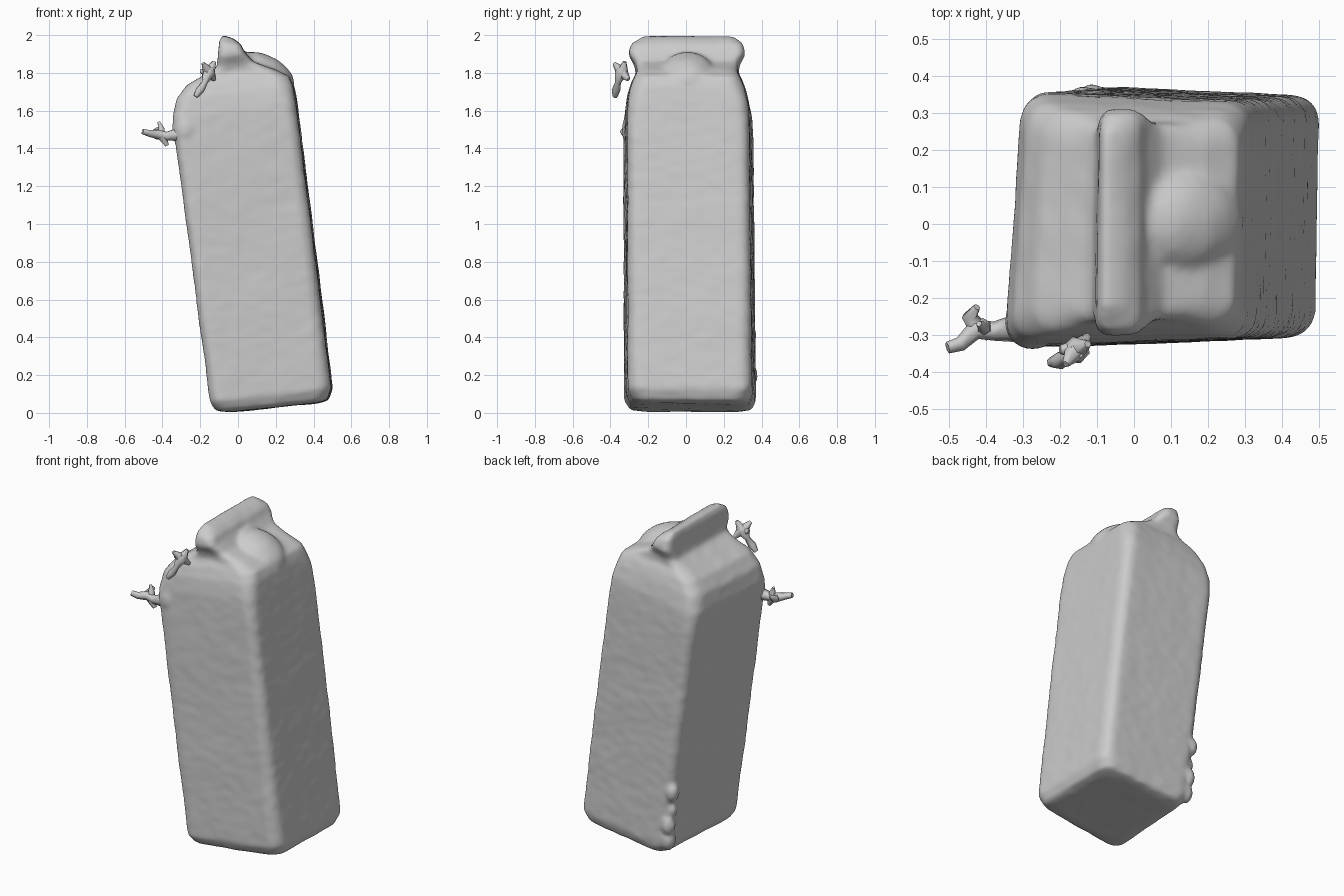
import bpy, bmesh
from math import cos, sin, pi
from mathutils import Vector, noise

# Carton sections from the base up: left x,z / right x,z / front y, back y / corner radius
SECTIONS = [
    (-0.06, 0.004, 0.43, 0.052, -0.24, 0.29, 0.09),
    (-0.12, 0.010, 0.48, 0.068, -0.29, 0.34, 0.08),
    (-0.148, 0.06, 0.503, 0.13, -0.318, 0.36, 0.07),
    (-0.24, 0.76, 0.417, 0.84, -0.32, 0.353, 0.06),
    (-0.33, 1.43, 0.330, 1.53, -0.322, 0.346, 0.06),
    (-0.347, 1.56, 0.315, 1.65, -0.318, 0.338, 0.07),
    (-0.328, 1.66, 0.300, 1.73, -0.305, 0.318, 0.08),
    (-0.275, 1.735, 0.280, 1.78, -0.285, 0.298, 0.08),
    (-0.19, 1.785, 0.20, 1.82, -0.262, 0.275, 0.07),
    (-0.115, 1.825, 0.085, 1.86, -0.27, 0.278, 0.05),
    (-0.105, 1.89, 0.036, 1.91, -0.307, 0.315, 0.045),
    (-0.10, 1.96, 0.017, 1.95, -0.288, 0.30, 0.04),
    (-0.085, 2.0, -0.022, 1.98, -0.22, 0.25, 0.02),
]


def section_points(xl, zl, xr, zr, y0, y1, r, steps=6):
    """Rounded rectangle, slightly twisted and tilted from left to right."""
    pts = []
    wide = min(1, (xr - xl) / 0.6)
    for k, (cx, cy) in enumerate([(xr - r, y1 - r), (xl + r, y1 - r),
                                  (xl + r, y0 + r), (xr - r, y0 + r)]):
        for i in range(steps + 1):
            a = (k + i / steps) * pi / 2
            x, y = cx + r * cos(a), cy + r * sin(a)
            t = (x - xl) / (xr - xl)
            y *= 1 - 0.04 * (2 * t - 1) * wide
            z = zl + (zr - zl) * t
            x += 0.07 * (y + 0.25) * (1 - t) * wide + 0.02 * (y - 0.3) * t * wide
            pts.append((x, y, z))
    return pts


def add_blob(bm, centre, size, tilt=0.0):
    """Ellipsoid lump, tilted about y."""
    new = bmesh.ops.create_uvsphere(bm, u_segments=20, v_segments=12, radius=1)["verts"]
    for v in new:
        x, y, z = v.co.x * size[0], v.co.y * size[1], v.co.z * size[2]
        v.co = Vector((x * cos(tilt) + z * sin(tilt), y, -x * sin(tilt) + z * cos(tilt))) + Vector(centre)


# Carton body with folded gable top
bm = bmesh.new()
rings = [[bm.verts.new(p) for p in section_points(*s)] for s in SECTIONS]
for a, b in zip(rings, rings[1:]):
    n = len(a)
    for i in range(n):
        bm.faces.new((a[i], a[(i + 1) % n], b[(i + 1) % n], b[i]))
bm.faces.new(rings[0][::-1])
bm.faces.new(rings[-1])

# Cap bulge on the right slope
add_blob(bm, (0.145, 0.01, 1.80), (0.165, 0.14, 0.092), 0.5)
# Swelling where the sprig grows from the front left edge
add_blob(bm, (-0.275, -0.262, 1.50), (0.075, 0.08, 0.11))
# Crumpled lumps low on the back left edge
for x, y, z, s in [(-0.105, 0.328, 0.10, 0.045), (-0.115, 0.34, 0.20, 0.042),
                   (-0.13, 0.326, 0.29, 0.03), (-0.14, 0.335, 0.41, 0.04)]:
    add_blob(bm, (x, y, z), (s, s, s * 1.5))
mesh = bpy.data.meshes.new("carton_body")
bm.to_mesh(mesh)
bm.free()
body = bpy.data.objects.new("carton_body", mesh)
bpy.context.collection.objects.link(body)
rem = body.modifiers.new("fuse", 'REMESH')
rem.mode, rem.voxel_size = 'VOXEL', 0.014
smo = body.modifiers.new("soften", 'SMOOTH')
smo.factor, smo.iterations = 0.5, 7
bpy.context.view_layer.objects.active = body
body.select_set(True)
for m in ("fuse", "soften"):
    bpy.ops.object.modifier_apply(modifier=m)

# Slight surface unevenness
offsets = [v.normal * (0.0018 * noise.noise(Vector((v.co.x * 14, v.co.y * 14, v.co.z * 20)))
                       + 0.003 * noise.noise(v.co * 5)) for v in body.data.vertices]
for v, o in zip(body.data.vertices, offsets):
    v.co += o
bpy.ops.object.shade_smooth()


# Ragged sprigs made of tapered tubes
def sprig(name, paths):
    cu = bpy.data.curves.new(name, 'CURVE')
    cu.dimensions, cu.bevel_depth, cu.bevel_resolution = '3D', 1.0, 1
    cu.use_fill_caps = True
    for path in paths:
        sp = cu.splines.new('POLY')
        sp.points.add(len(path) - 1)
        for p, (x, y, z, r) in zip(sp.points, path):
            p.co, p.radius = (x, y, z, 1), r
    ob = bpy.data.objects.new(name, cu)
    bpy.context.collection.objects.link(ob)
    return ob


sprig("side_sprig", [
    [(-0.28, -0.27, 1.49, 0.07), (-0.335, -0.285, 1.47, 0.035), (-0.38, -0.29, 1.465, 0.026),
     (-0.43, -0.285, 1.475, 0.028), (-0.47, -0.325, 1.48, 0.020), (-0.505, -0.335, 1.49, 0.016)],
    [(-0.42, -0.285, 1.47, 0.026), (-0.445, -0.25, 1.48, 0.022), (-0.425, -0.225, 1.505, 0.010)],
    [(-0.41, -0.28, 1.47, 0.026), (-0.405, -0.28, 1.505, 0.018), (-0.42, -0.27, 1.54, 0.008)],
    [(-0.40, -0.29, 1.46, 0.026), (-0.375, -0.29, 1.415, 0.012)],
])
sprig("floating_sprig", [
    [(-0.225, -0.375, 1.675, 0.014), (-0.20, -0.37, 1.71, 0.024), (-0.175, -0.36, 1.75, 0.016),
     (-0.155, -0.34, 1.80, 0.038), (-0.15, -0.34, 1.83, 0.022)],
    [(-0.16, -0.345, 1.81, 0.03), (-0.185, -0.38, 1.85, 0.010)],
    [(-0.15, -0.335, 1.81, 0.03), (-0.125, -0.325, 1.86, 0.010)],
    [(-0.15, -0.335, 1.80, 0.03), (-0.125, -0.305, 1.765, 0.012)],
    [(-0.16, -0.34, 1.80, 0.026), (-0.20, -0.34, 1.81, 0.012)],
])
